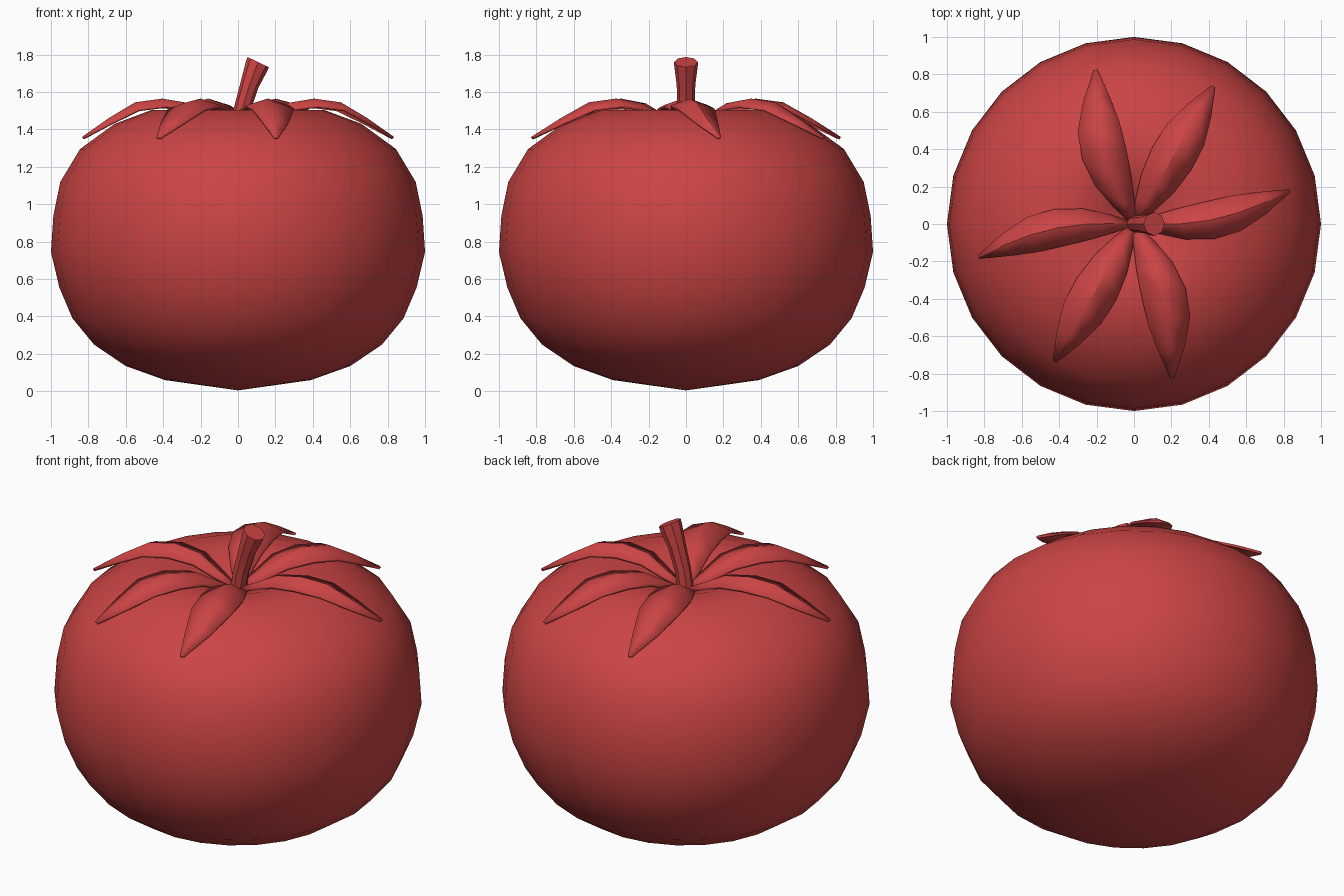
import bpy, bmesh, math
from mathutils import Matrix, Vector

cube = bpy.data.objects.get("Cube")
if cube:
    bpy.data.objects.remove(cube, do_unlink=True)

# One red for everything
RED = (0.6, 0.058, 0.058, 1)
red = bpy.data.materials.new("tomato red")
red.use_nodes = True
red.diffuse_color = RED
red.node_tree.nodes["Principled BSDF"].inputs["Base Color"].default_value = RED


def finish(name, bm, angle):
    bmesh.ops.recalc_face_normals(bm, faces=bm.faces)
    mesh = bpy.data.meshes.new(name)
    bm.to_mesh(mesh)
    bm.free()
    mesh.materials.append(red)
    obj = bpy.data.objects.new(name, mesh)
    bpy.context.collection.objects.link(obj)
    bpy.ops.object.select_all(action='DESELECT')
    obj.select_set(True)
    bpy.context.view_layer.objects.active = obj
    bpy.ops.object.shade_smooth_by_angle(angle=math.radians(angle))
    return obj


# Fruit: a lathed profile with a dimple at the top
profile = [(0, 0.005), (0.39, 0.06), (0.6, 0.135), (0.77, 0.25), (0.885, 0.39),
           (0.955, 0.555), (1, 0.745), (0.987, 0.94), (0.95, 1.12), (0.845, 1.295),
           (0.66, 1.43), (0.46, 1.505), (0.3, 1.5), (0.16, 1.45), (0.06, 1.39), (0, 1.38)]
bm = bmesh.new()
verts = [bm.verts.new((r, 0, z)) for r, z in profile]
edges = [bm.edges.new(pair) for pair in zip(verts, verts[1:])]
bmesh.ops.spin(bm, geom=verts + edges, cent=(0, 0, 0), axis=(0, 0, 1),
               angle=math.tau, steps=24, use_duplicate=False)
bmesh.ops.remove_doubles(bm, verts=bm.verts, dist=0.001)
finish("fruit", bm, 60)

# Sepals: radius, ridge height, half width
ribs = [(0.02, 1.41, 0.02), (0.12, 1.465, 0.06), (0.25, 1.54, 0.1), (0.4, 1.565, 0.12),
        (0.55, 1.545, 0.115), (0.7, 1.46, 0.072), (0.85, 1.362, 0.012)]


def sepal(name, degrees, bow, width):
    bm = bmesh.new()
    rows = []
    for r, z, w in ribs:
        side = bow * math.sin(math.pi * r / 0.85)
        rows.append([bm.verts.new((r, side + k * w * width, z - 0.3 * w * abs(k)))
                     for k in (-1, 0, 1)])
    for a, b in zip(rows, rows[1:]):
        for i in range(2):
            bm.faces.new((a[i], b[i], b[i + 1], a[i + 1]))
    bm.transform(Matrix.Rotation(math.radians(degrees), 4, 'Z'))
    obj = finish(name, bm, 30)
    solid = obj.modifiers.new("thickness", 'SOLIDIFY')
    solid.thickness = 0.014
    solid.offset = -1


for half, label in ((0, "back"), (180, "front")):
    for i, (angle, bow, width) in enumerate(((12, -0.065, 0.85), (60, 0, 1), (104, 0.065, 1))):
        sepal(f"{label}_sepal_{i + 1}", angle + half, bow, width)

# Stem: leaning, flared, eight sided
path = [(0, 1.37, 0.045), (0.02, 1.5, 0.045), (0.062, 1.64, 0.05),
        (0.1, 1.74, 0.063), (0.108, 1.76, 0.063)]
lean = [0, 0.15, 0.32, 0.45, 0.45]
bm = bmesh.new()
rings = []
for (x, z, r), tilt in zip(path, lean):
    turn = Matrix.Rotation(tilt, 3, 'Y')
    rings.append([bm.verts.new(Vector((x, 0, z)) + turn @ Vector(
        (r * math.cos(k * math.tau / 8), r * math.sin(k * math.tau / 8), 0))) for k in range(8)])
for a, b in zip(rings, rings[1:]):
    for k in range(8):
        n = (k + 1) % 8
        bm.faces.new((a[k], a[n], b[n], b[k]))
bm.faces.new(rings[0])
bm.faces.new(rings[-1])
finish("stem", bm, 30)
